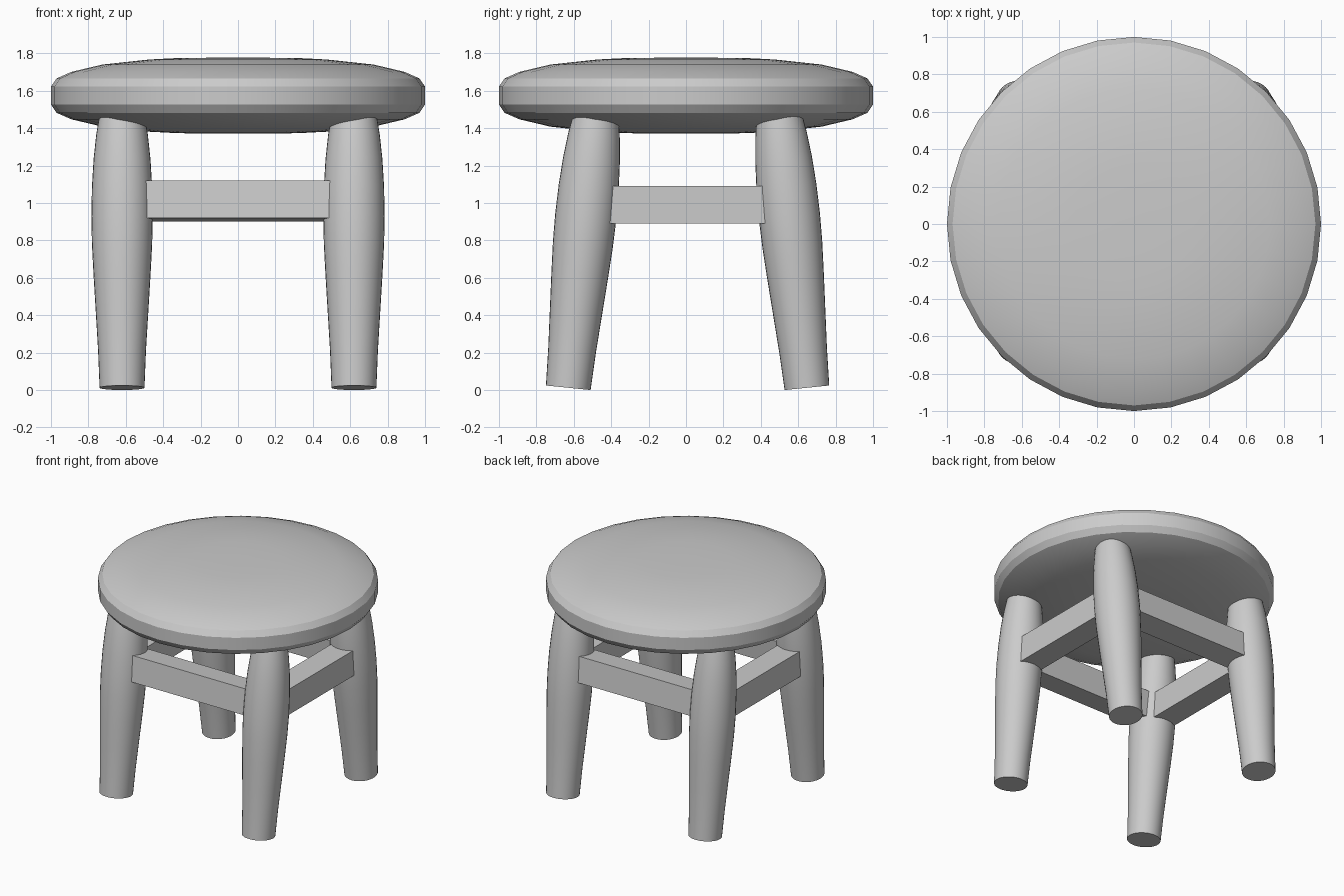
import bpy, bmesh, math
from mathutils import Matrix

if "Cube" in bpy.data.objects:
    bpy.data.objects.remove(bpy.data.objects["Cube"])

TILT = math.atan(0.102)   # legs splay front and back
Y_MID = 0.0085            # leg frame sits a touch behind the seat centre


def lathe(name, profile, sides):
    """Closed turned solid from (radius, z) points, bottom to top."""
    bm = bmesh.new()
    rings = []
    for r, z in profile:
        rings.append([bm.verts.new((r * math.cos(2 * math.pi * i / sides),
                                    r * math.sin(2 * math.pi * i / sides), z))
                      for i in range(sides)])
    for a, b in zip(rings, rings[1:]):
        for i in range(sides):
            j = (i + 1) % sides
            bm.faces.new((a[i], a[j], b[j], b[i]))
    bm.faces.new(rings[0][::-1])
    bm.faces.new(rings[-1])
    return finish(name, bm, True)


def box(name, size, loc, rot_x=0):
    bm = bmesh.new()
    bmesh.ops.create_cube(bm, size=1, matrix=Matrix.Diagonal((*size, 1)))
    ob = finish(name, bm, False)
    ob.location = loc
    ob.rotation_euler.x = rot_x
    return ob


def finish(name, bm, smooth):
    me = bpy.data.meshes.new(name)
    bm.to_mesh(me)
    bm.free()
    ob = bpy.data.objects.new(name, me)
    bpy.context.collection.objects.link(ob)
    if smooth:
        bpy.ops.object.select_all(action='DESELECT')
        ob.select_set(True)
        bpy.context.view_layer.objects.active = ob
        bpy.ops.object.shade_smooth_by_angle(angle=math.radians(30))
    return ob


# Seat: domed cushion, symmetric about its mid height
half = [(1.0, 0.048), (0.97, 0.092), (0.89, 0.127), (0.725, 0.166),
        (0.475, 0.193), (0.32, 0.201), (0.1, 0.203)]
seat_profile = [(r, 1.574 - h) for r, h in reversed(half)] + \
               [(r, 1.574 + h) for r, h in half]
lathe("seat", seat_profile, 32)

# Legs: bulged turned posts, tops buried in the seat
leg_profile = [(0.12, 0), (0.128, 0.2), (0.14, 0.4), (0.152, 0.6),
               (0.161, 0.77), (0.164, 0.92), (0.161, 1.08), (0.152, 1.23),
               (0.138, 1.36), (0.122, 1.46), (0.115, 1.5)]
for sy, end in ((-1, "front"), (1, "back")):
    for sx, side in ((-1, "left"), (1, "right")):
        leg = lathe(f"{end}_{side}_leg", leg_profile, 32)
        leg.location = (sx * 0.62, Y_MID + sy * 0.638, 0.012)
        leg.rotation_euler.x = sy * TILT

# Rails: square bars between the legs; front and back ones lean with the legs
for sy, end in ((-1, "front"), (1, "back")):
    box(f"{end}_rail", (1.2, 0.19, 0.2),
        (0, Y_MID + sy * 0.535, 1.01), sy * TILT)
for sx, side in ((-1, "left"), (1, "right")):
    box(f"{side}_rail", (0.19, 1.04, 0.2), (sx * 0.62, Y_MID, 0.99))
